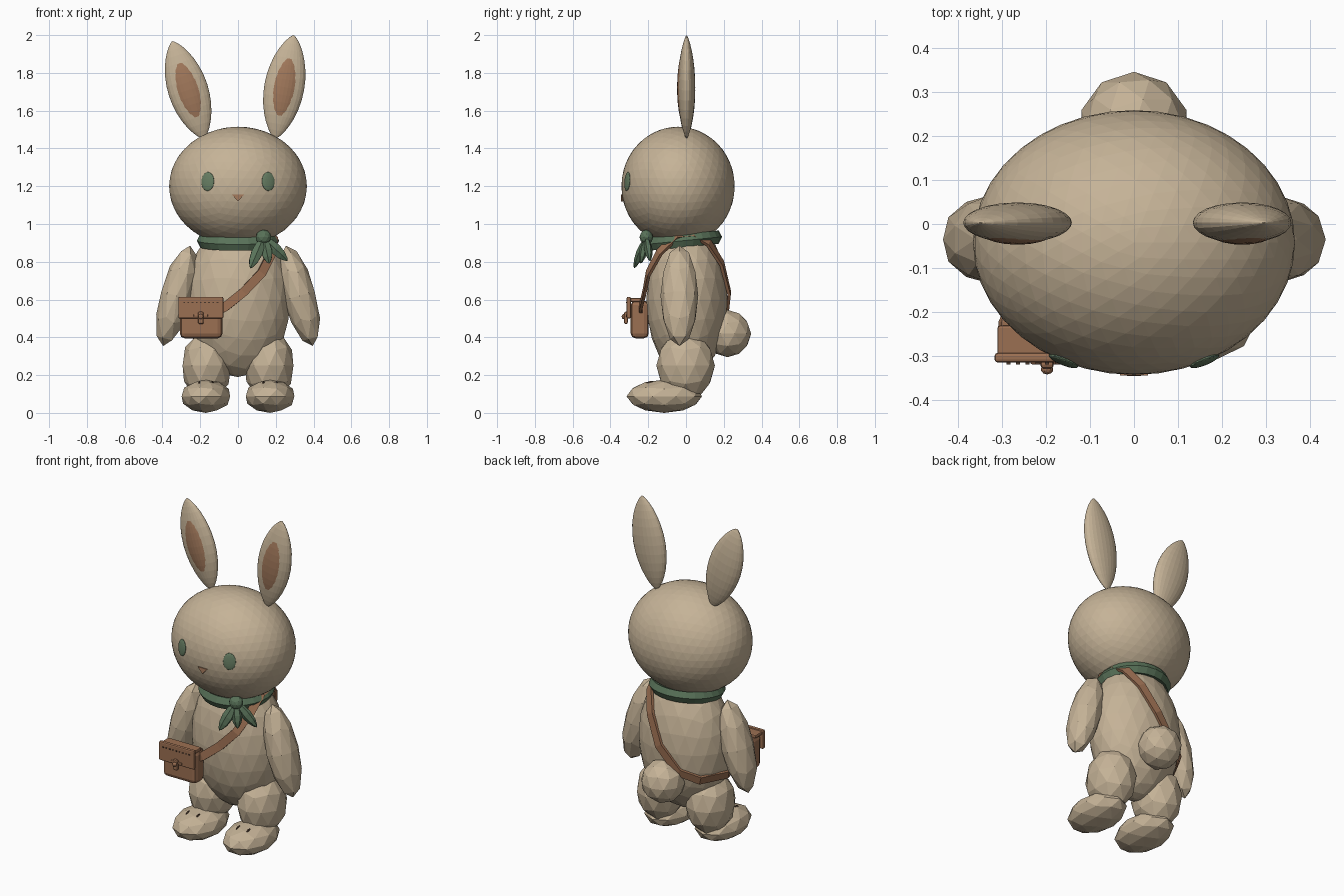
import bpy
import bmesh
from math import radians, cos, sin
from mathutils import Vector, Matrix

cube = bpy.data.objects.get("Cube")
if cube:
    bpy.data.objects.remove(cube, do_unlink=True)


def material(name, r, g, b):
    m = bpy.data.materials.new(name)
    m.use_nodes = True
    m.diffuse_color = (r, g, b, 1)
    m.node_tree.nodes["Principled BSDF"].inputs["Base Color"].default_value = (r, g, b, 1)
    return m


FUR = material("tan_fur", 0.56, 0.45, 0.31)
INNER = material("inner_ear_brown", 0.36, 0.19, 0.105)
LEATHER = material("leather_brown", 0.33, 0.16, 0.085)
GREEN = material("scarf_green", 0.10, 0.17, 0.10)
EYE = material("eye_green", 0.13, 0.20, 0.12)
DARK = material("dark_brown", 0.07, 0.04, 0.025)


def finish(name, bm, mat, bevel=0):
    bmesh.ops.recalc_face_normals(bm, faces=bm.faces)
    me = bpy.data.meshes.new(name)
    bm.to_mesh(me)
    bm.free()
    me.materials.append(mat)
    ob = bpy.data.objects.new(name, me)
    bpy.context.collection.objects.link(ob)
    if bevel:
        mod = ob.modifiers.new("rounded_edges", "BEVEL")
        mod.width = bevel
        mod.segments = 2
    return ob


def place(loc, size, rot=None):
    return Matrix.Translation(loc) @ (rot or Matrix()) @ Matrix.Diagonal((*size, 1))


def ball(name, loc, radii, mat, detail=2, rot=None):
    bm = bmesh.new()
    bmesh.ops.create_icosphere(bm, subdivisions=detail, radius=1, matrix=place(loc, radii, rot))
    return finish(name, bm, mat)


def box(name, loc, size, mat, bevel=0):
    bm = bmesh.new()
    bmesh.ops.create_cube(bm, size=1, matrix=place(loc, size))
    return finish(name, bm, mat, bevel)


def leaf(name, base, tip, width, depth, mat, segments=24, rings=16):
    """Flattened spindle, pointed at both ends."""
    base, tip = Vector(base), Vector(tip)
    axis = tip - base
    z = axis.normalized()
    x = Vector((0, 1, 0)).cross(z).normalized()
    rot = Matrix((x, z.cross(x), z)).transposed().to_4x4()
    bm = bmesh.new()
    bmesh.ops.create_uvsphere(bm, u_segments=segments, v_segments=rings, radius=1)
    for v in bm.verts:
        taper = max(0, 1 - v.co.z ** 2) ** 0.25
        v.co.x *= taper
        v.co.y *= taper
    bm.transform(place((base + tip) / 2, (width, depth, axis.length / 2), rot))
    return finish(name, bm, mat)


# Head, torso and tail
HEAD, HEAD_R = Vector((0, -0.042, 1.2)), Vector((0.365, 0.3, 0.315))
BODY, BODY_R = Vector((0, 0.005, 0.6)), Vector((0.28, 0.215, 0.41))
ball("head", HEAD, HEAD_R, FUR, 4)
ball("body", BODY, BODY_R, FUR, 3)
ball("tail", (0, 0.22, 0.42), (0.125, 0.125, 0.125), FUR)

# Limbs, eyes and toe marks on each side
for side, s in (("left", 1), ("right", -1)):
    ball(side + "_arm", (0.325 * s, -0.035, 0.62), (0.088, 0.1, 0.275), FUR, 2,
         Matrix.Rotation(radians(-15 * s), 4, "Y"))
    ball(side + "_leg", (0.165 * s, -0.002, 0.25), (0.135, 0.155, 0.185), FUR)
    ball(side + "_foot", (0.17 * s, -0.115, 0.088), (0.135, 0.2, 0.088), FUR)
    for i, dx in enumerate((-0.035, 0.035)):
        ball(f"{side}_toe_mark_{i}", (0.17 * s + dx, -0.195, 0.155), (0.006, 0.022, 0.012), DARK, 2,
             Matrix.Rotation(radians(25), 4, "X"))
    x, z = 0.16 * s, 1.225
    depth = (1 - (x / HEAD_R.x) ** 2 - ((z - HEAD.z) / HEAD_R.z) ** 2) ** 0.5
    spot = Vector((x, HEAD.y - HEAD_R.y * depth, z))
    normal = Vector([(p - c) / r ** 2 for p, c, r in zip(spot, HEAD, HEAD_R)])
    ball(side + "_eye", spot, (0.036, 0.009, 0.05), EYE, 3,
         normal.to_track_quat("-Y", "Z").to_matrix().to_4x4())

# Nose: a small triangle pointing down
bm = bmesh.new()
front = [bm.verts.new(p) for p in ((-0.032, -0.343, 1.155), (0.032, -0.343, 1.155), (0, -0.345, 1.12))]
face = bm.faces.new(front)
ext = bmesh.ops.extrude_face_region(bm, geom=[face])
bmesh.ops.translate(bm, vec=(0, 0.015, 0), verts=[v for v in ext["geom"] if isinstance(v, bmesh.types.BMVert)])
finish("nose", bm, INNER)

# Ears with a darker inner face set into the front
for side, base, tip in (("left", (0.195, 0.003, 1.45), (0.295, 0.003, 2.0)),
                        ("right", (-0.18, 0.003, 1.45), (-0.348, 0.003, 1.968))):
    leaf(side + "_ear", base, tip, 0.106, 0.046, FUR)
    b, t = Vector(base), Vector(tip)
    shift = Vector((0, -0.015, 0))
    leaf(side + "_inner_ear", b.lerp(t, 0.12) + shift, b.lerp(t, 0.88) + shift, 0.076, 0.035, INNER)

# Neck scarf: tilted band, knot and hanging tails
bm = bmesh.new()
N = 24
rings = []
for i in range(N):
    a = 2 * 3.14159265 * i / N
    ring = []
    for dr, dz in ((0, -0.035), (0.018, 0), (0, 0.035), (-0.04, 0.02), (-0.04, -0.02)):
        y = (0.185 + dr) * sin(a)
        ring.append(bm.verts.new(((0.2 + dr) * cos(a), y - 0.012, 0.912 + dz + 0.1 * y)))
    rings.append(ring)
for i in range(N):
    p, q = rings[i], rings[(i + 1) % N]
    for j in range(5):
        k = (j + 1) % 5
        bm.faces.new((p[j], q[j], q[k], p[k]))
finish("scarf_band", bm, GREEN)
KNOT = (0.135, -0.21, 0.93)
ball("scarf_knot", KNOT, (0.042, 0.036, 0.04), GREEN)
for i, tip in enumerate(((0.065, -0.275, 0.765), (0.165, -0.24, 0.79), (0.262, -0.19, 0.805))):
    leaf(f"scarf_tail_{i}", KNOT, tip, 0.034, 0.022, GREEN, 6, 6)

# Shoulder strap: a closed ribbon resting on the torso
path = [(0.19, -0.05, 0.94), (0.18, -0.14, 0.85), (0.125, -0.2, 0.74), (0.03, -0.22, 0.64),
        (-0.07, -0.24, 0.56), (-0.18, -0.23, 0.51), (-0.26, -0.15, 0.48), (-0.28, 0, 0.45),
        (-0.2, 0.15, 0.45), (-0.09, 0.2, 0.5), (0.02, 0.21, 0.63), (0.1, 0.18, 0.78),
        (0.16, 0.12, 0.9), (0.18, 0.04, 0.95)]
points = []
for p in path:
    d = Vector(p) - BODY
    length = sum((c / r) ** 2 for c, r in zip(d, BODY_R)) ** 0.5
    points.append(BODY + d * max(1, 1.05 / length))
bm = bmesh.new()
rings = []
for i, p in enumerate(points):
    tangent = points[(i + 1) % len(points)] - points[i - 1]
    normal = Vector([(c - o) / r ** 2 for c, o, r in zip(p, BODY, BODY_R)]).normalized()
    across = normal.cross(tangent).normalized()
    rings.append([bm.verts.new(p + across * u * 0.024 + normal * v * 0.008)
                  for u, v in ((-1, -1), (1, -1), (1, 1), (-1, 1))])
for i in range(len(rings)):
    p, q = rings[i - 1], rings[i]
    for j in range(4):
        k = (j + 1) % 4
        bm.faces.new((p[j], q[j], q[k], p[k]))
finish("shoulder_strap", bm, LEATHER)

# Satchel with flap, stitching and clasp
box("satchel", (-0.195, -0.245, 0.495), (0.225, 0.095, 0.2), LEATHER, 0.025)
box("satchel_flap", (-0.197, -0.303, 0.557), (0.238, 0.022, 0.115), LEATHER, 0.007)
box("satchel_lid", (-0.197, -0.265, 0.597), (0.225, 0.07, 0.02), LEATHER, 0.006)
for i in range(9):
    box(f"stitch_{i}", (-0.285 + 0.022 * i, -0.315, 0.585), (0.009, 0.006, 0.006), DARK)
box("clasp_band", (-0.197, -0.312, 0.515), (0.075, 0.012, 0.014), LEATHER, 0.003)
box("clasp_tab", (-0.197, -0.318, 0.503), (0.03, 0.02, 0.065), LEATHER, 0.008)
ball("clasp_button", (-0.197, -0.33, 0.51), (0.014, 0.011, 0.014), LEATHER)
